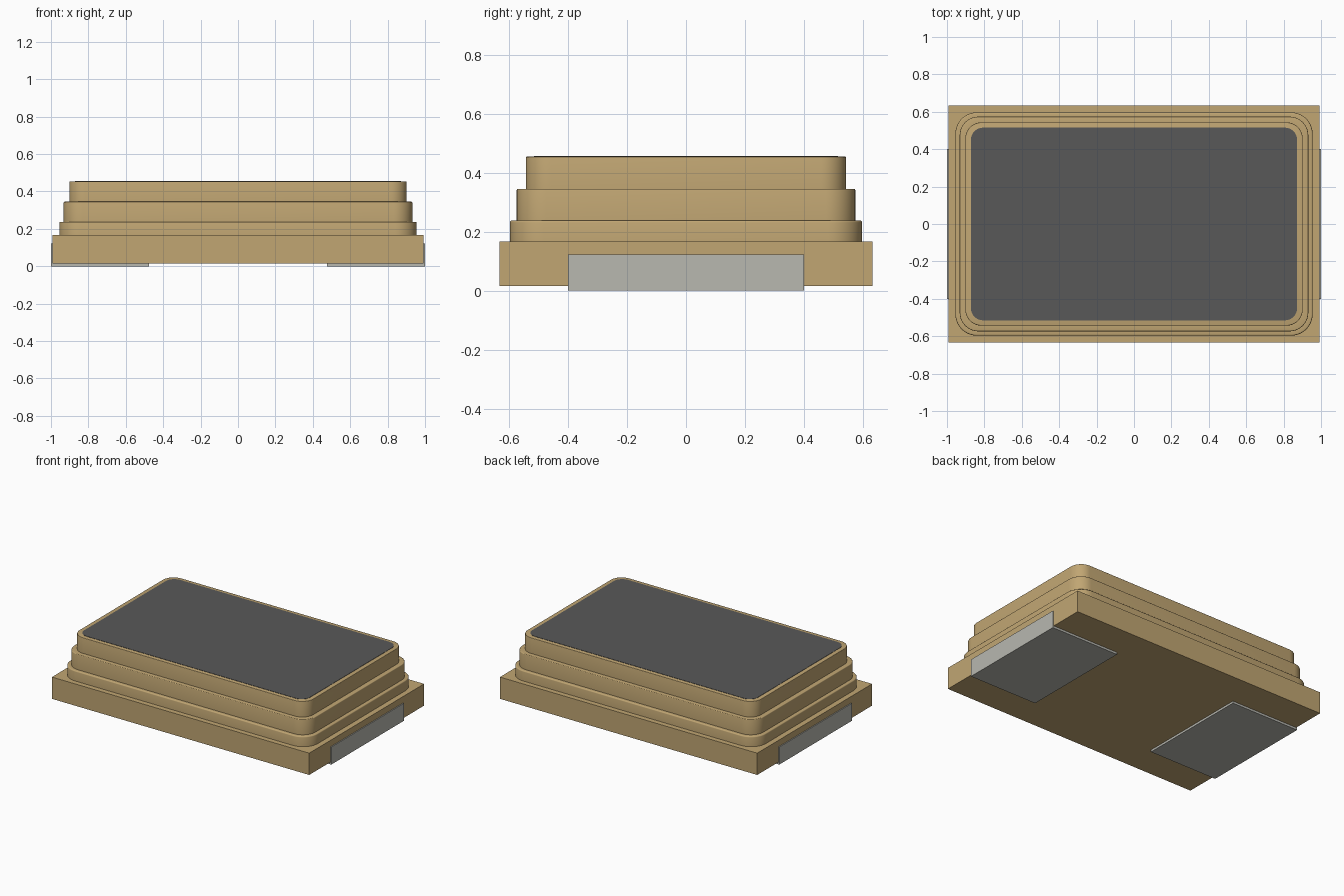
import bpy, bmesh, math

cube = bpy.data.objects.get("Cube")
if cube:
    bpy.data.objects.remove(cube, do_unlink=True)


def material(name, rgb):
    m = bpy.data.materials.new(name)
    m.diffuse_color = (*rgb, 1)
    m.use_nodes = True
    m.node_tree.nodes["Principled BSDF"].inputs["Base Color"].default_value = (*rgb, 1)
    return m


TAN = material("tan ceramic", (0.533, 0.381, 0.171))
DARK = material("dark grey lid", (0.098, 0.098, 0.098))
SILVER = material("silver contact", (0.479, 0.479, 0.434))


def finish(name, bm, mat, smooth=False):
    bmesh.ops.recalc_face_normals(bm, faces=bm.faces[:])
    mesh = bpy.data.meshes.new(name)
    bm.to_mesh(mesh)
    bm.free()
    mesh.materials.append(mat)
    ob = bpy.data.objects.new(name, mesh)
    bpy.context.collection.objects.link(ob)
    if smooth:
        bpy.ops.object.select_all(action='DESELECT')
        ob.select_set(True)
        bpy.context.view_layer.objects.active = ob
        bpy.ops.object.shade_smooth_by_angle(angle=math.radians(35))
    return ob


def rounded_rect(hx, hy, r, steps=10):
    """Corner-rounded rectangle outline, counter-clockwise."""
    pts = []
    for k, (sx, sy) in enumerate([(1, 1), (-1, 1), (-1, -1), (1, -1)]):
        for i in range(steps + 1):
            a = math.pi / 2 * (k + i / steps)
            pts.append((sx * (hx - r) + r * math.cos(a), sy * (hy - r) + r * math.sin(a)))
    return pts


def loft(name, rings, mat):
    """Skin a stack of rounded rectangles given as (half x, half y, radius, z)."""
    bm = bmesh.new()
    loops = [[bm.verts.new((x, y, z)) for x, y in rounded_rect(hx, hy, r)]
             for hx, hy, r, z in rings]
    n = len(loops[0])
    for lo, hi in zip(loops, loops[1:]):
        for i in range(n):
            j = (i + 1) % n
            bm.faces.new((lo[i], lo[j], hi[j], hi[i]))
    bm.faces.new(loops[0])
    bm.faces.new(loops[-1])
    return finish(name, bm, mat, True)


# Square-cornered base slab
bm = bmesh.new()
bmesh.ops.create_cube(bm, size=1)
for v in bm.verts:
    v.co = (v.co.x * 1.986, v.co.y * 1.266, 0.091 + v.co.z * 0.152)
finish("base_slab", bm, TAN)

# Three-step body with softly rounded upper rims
tiers = [(0.955, 0.597, 0.115, 0.160, 0.238, 0.007),
         (0.932, 0.574, 0.100, 0.238, 0.345, 0.005),
         (0.902, 0.543, 0.085, 0.345, 0.454, 0.003)]
rings = []
for hx, hy, r, z0, z1, b in tiers:
    rings.append((hx, hy, r, z0))
    for i in range(4):
        a = math.pi / 6 * i
        d = b * (1 - math.cos(a))
        rings.append((hx - d, hy - d, r - d, z1 - b + b * math.sin(a)))
loft("stepped_body", rings, TAN)

# Thin lid set into the top
loft("lid_plate", [(0.872, 0.515, 0.065, 0.450), (0.872, 0.515, 0.065, 0.456)], DARK)

# L-shaped end contacts wrapping under the base
profile = [(0.475, 0), (1.0, 0), (1.0, 0.122), (0.993, 0.122), (0.993, 0.015), (0.475, 0.015)]
for side, s in (("left", 1), ("right", -1)):
    bm = bmesh.new()
    face = bm.faces.new([bm.verts.new((s * x, -0.4, z)) for x, z in profile])
    out = bmesh.ops.extrude_face_region(bm, geom=[face])
    for v in out["geom"]:
        if isinstance(v, bmesh.types.BMVert):
            v.co.y = 0.4
    finish(side + "_contact", bm, SILVER)
